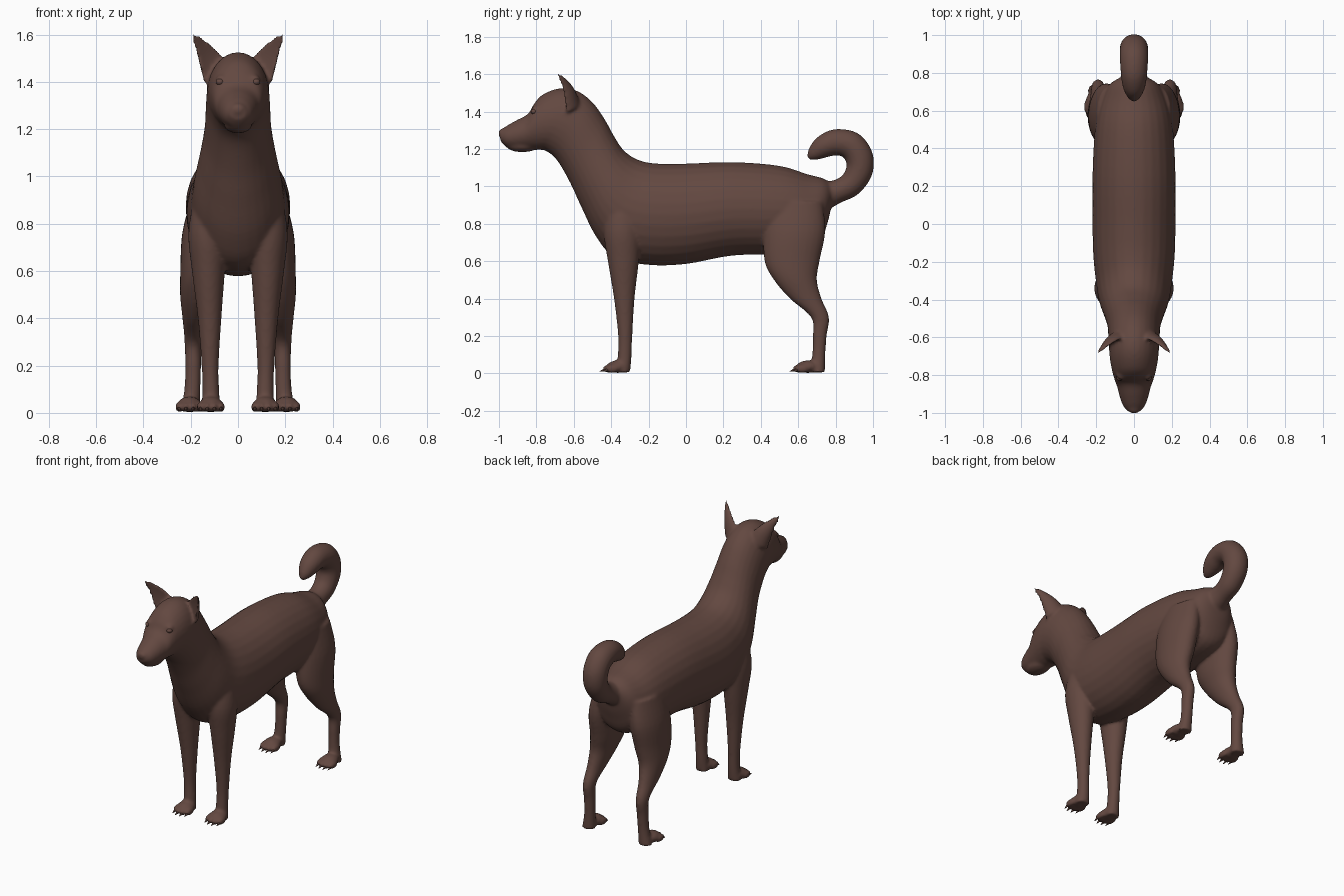
import bpy, bmesh
from math import cos, sin, pi
from mathutils import Vector, Matrix

if "Cube" in bpy.data.objects:
    bpy.data.objects.remove(bpy.data.objects["Cube"])

fur = bpy.data.materials.new("brown_fur")
fur.diffuse_color = (0.125, 0.065, 0.052, 1)
fur.use_nodes = True
fur.node_tree.nodes["Principled BSDF"].inputs["Base Color"].default_value = fur.diffuse_color


def spline(rows, sub=5):
    """Catmull-Rom through rows of numbers."""
    out = []
    for i in range(len(rows) - 1):
        p = [rows[max(0, min(len(rows) - 1, i + k))] for k in (-1, 0, 1, 2)]
        for j in range(sub):
            t = j / sub
            out.append([0.5 * (2 * b + (c - a) * t + (2 * a - 5 * b + 4 * c - d) * t * t
                               + (3 * b - a - 3 * c + d) * t ** 3) for a, b, c, d in zip(*p)])
    return out + [list(rows[-1])]


def skin(bm, rings):
    """Close a list of point rings into a tube with capped ends."""
    rows = [[bm.verts.new(p) for p in r] for r in rings]
    n = len(rows[0])
    faces = [bm.faces.new((a[i], a[(i + 1) % n], b[(i + 1) % n], b[i]))
             for a, b in zip(rows, rows[1:]) for i in range(n)]
    faces += [bm.faces.new(rows[0]), bm.faces.new(rows[-1])]
    bmesh.ops.recalc_face_normals(bm, faces=faces)


def loft(bm, rows, n=28):
    """Rows: centre x, y, z, half width in x, half axis in y, z."""
    rings = []
    for x, y, z, w, ay, az in spline(rows):
        rings.append([(x + w * cos(2 * pi * k / n), y + ay * sin(2 * pi * k / n),
                       z + az * sin(2 * pi * k / n)) for k in range(n)])
    skin(bm, rings)


def ball(bm, centre, radii):
    m = Matrix.Translation(centre) @ Matrix.Diagonal((*radii, 1))
    bmesh.ops.create_icosphere(bm, subdivisions=3, radius=1, matrix=m)


def finish(bm, name):
    me = bpy.data.meshes.new(name)
    bm.to_mesh(me)
    bm.free()
    ob = bpy.data.objects.new(name, me)
    bpy.context.collection.objects.link(ob)
    me.materials.append(fur)
    me.polygons.foreach_set("use_smooth", [True] * len(me.polygons))
    return ob


body = bmesh.new()

# torso, neck and head: top (y, z), bottom (y, z), half width
trunk = [
    (.80, .99, .78, .91, .04), (.74, 1.04, .755, .80, .12), (.65, 1.065, .70, .68, .17),
    (.50, 1.11, .54, .64, .205), (.25, 1.13, .25, .63, .22), (0, 1.122, 0, .585, .22),
    (-.15, 1.122, -.20, .58, .215), (-.25, 1.14, -.38, .62, .20), (-.33, 1.19, -.48, .73, .185),
    (-.385, 1.27, -.56, .89, .16), (-.435, 1.36, -.62, 1.02, .142), (-.50, 1.45, -.69, 1.14, .136),
    (-.58, 1.51, -.75, 1.19, .132), (-.67, 1.525, -.79, 1.195, .125), (-.76, 1.495, -.825, 1.195, .112),
    (-.81, 1.445, -.855, 1.195, .10), (-.845, 1.388, -.885, 1.198, .088),
    (-.91, 1.352, -.925, 1.20, .075), (-.965, 1.32, -.96, 1.21, .058), (-.995, 1.29, -.99, 1.24, .033)]
loft(body, [(0, (a + c) / 2, (b + d) / 2, w, (a - c) / 2, (b - d) / 2) for a, b, c, d, w in trunk])

# lower jaw and nose
ball(body, (0, -.875, 1.215), (.058, .085, .032))
ball(body, (0, -.978, 1.283), (.036, .025, .028))

# curled tail: y, z, radius
path = [(.70, .94, .09), (.80, .97, .064), (.88, 1.01, .066), (.927, 1.085, .072), (.925, 1.16, .075),
        (.88, 1.22, .075), (.80, 1.236, .07), (.73, 1.21, .06), (.68, 1.172, .037), (.655, 1.15, .012)]
tail = []
for i, (y, z, r) in enumerate(path):
    a, b = path[max(i - 1, 0)], path[min(i + 1, len(path) - 1)]
    d = Vector((b[0] - a[0], b[1] - a[1])).normalized()
    tail.append((0, y, z, r, -d.y * r, d.x * r))
loft(body, tail)

# legs: x, y, z, radius x, radius y
front_leg = [
    (.115, -.33, .92, .07, .09), (.125, -.34, .76, .085, .10), (.125, -.335, .60, .07, .083),
    (.12, -.33, .40, .05, .055), (.118, -.325, .20, .036, .038), (.115, -.328, .09, .036, .037),
    (.115, -.335, .006, .042, .036)]
hind_leg = [
    (.125, .58, .92, .07, .15), (.148, .58, .76, .088, .165), (.16, .567, .60, .084, .147),
    (.175, .585, .50, .07, .115), (.185, .64, .40, .05, .085), (.19, .717, .30, .036, .048),
    (.19, .715, .20, .034, .037), (.193, .71, .10, .034, .035), (.203, .705, .006, .042, .038)]
ear = [(.085, -.62, 1.43, .07), (.12, -.635, 1.50, .052), (.15, -.655, 1.55, .034),
       (.175, -.675, 1.583, .02), (.19, -.69, 1.604, .007)]
across = Vector((.75, -.35, -.56)).normalized()
back = Vector((.58, -.35, .81)).cross(across).normalized()
if back.y < 0:
    back.negate()

claws = bmesh.new()
eyes = bmesh.new()
for s in (1, -1):
    for leg, fx, fy in ((front_leg, .115, -.35), (hind_leg, .205, .665)):
        loft(body, [(s * x, y, z, rx, ry, 0) for x, y, z, rx, ry in leg])
        # paw, toes and claws
        ball(body, (s * fx, fy - .015, .036), (.05, .06, .034))
        for dx in (-.043, -.015, .015, .043):
            ty = fy - .065 + abs(dx) * .5
            ball(body, (s * fx + dx, ty, .025), (.017, .04, .023))
            m = Matrix.Translation((s * fx + dx, ty - .04, .015)) @ Matrix.Rotation(pi / 2 + .3, 4, 'X')
            bmesh.ops.create_cone(claws, cap_ends=True, segments=8, radius1=.009,
                                  radius2=.001, depth=.03, matrix=m)
    # cupped ear with a crescent section
    rings = []
    for x, y, z, w in spline(ear):
        ring = []
        for k in range(24):
            c, t = cos(2 * pi * k / 24), sin(2 * pi * k / 24)
            p = Vector((x, y, z)) + across * w * c + back * w * (.75 * t if t > 0 else -.1 * t)
            ring.append((s * p.x, p.y, p.z))
        rings.append(ring)
    skin(body, rings)
    # brow and eye
    ball(body, (s * .068, -.80, 1.41), (.026, .026, .022))
    ball(eyes, (s * .076, -.812, 1.40), (.018, .018, .015))

finish(claws, "claws")
finish(eyes, "eyes")

# blend all overlapping parts into one smooth skin
dog = finish(body, "dog_body")
rm = dog.modifiers.new("blend", 'REMESH')
rm.mode = 'VOXEL'
rm.voxel_size = .009
rm.use_smooth_shade = True
sm = dog.modifiers.new("soften", 'SMOOTH')
sm.factor = .5
sm.iterations = 6
bpy.context.view_layer.objects.active = dog
dog.select_set(True)
bpy.ops.object.convert(target='MESH')
